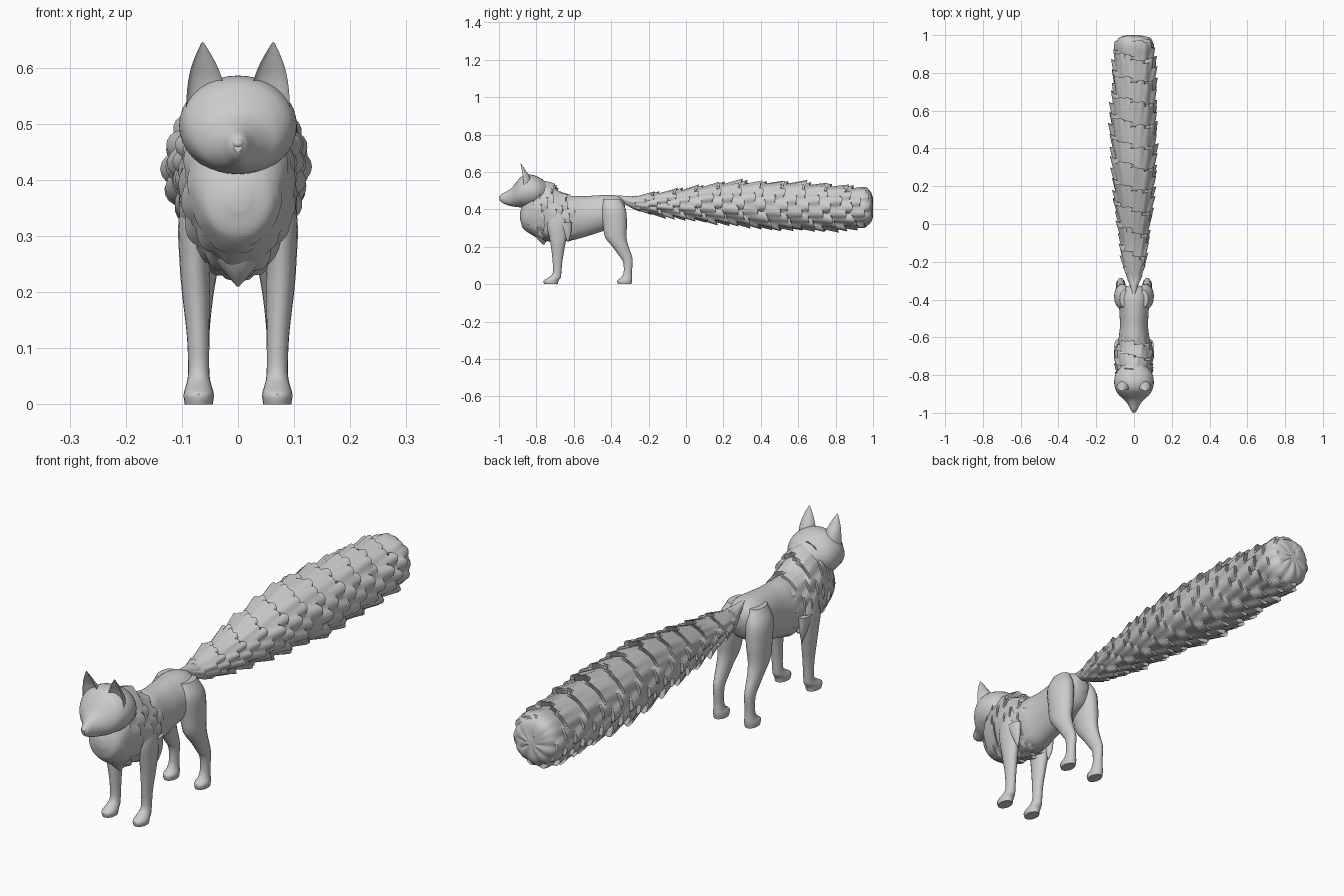
import bpy, bmesh, math
from mathutils import Vector, noise

if "Cube" in bpy.data.objects:
    bpy.data.objects.remove(bpy.data.objects["Cube"])


def spline(pts, step):
    """Smooth Hermite curve through stations (tuples of 5 numbers)."""
    P = [Vector(p) for p in pts]
    t = [0.0]
    for a, b in zip(P, P[1:]):
        t.append(t[-1] + max((b - a).length, 1e-4) ** 0.5)
    n = len(P)
    M = []
    for i in range(n):
        a, b = max(i - 1, 0), min(i + 1, n - 1)
        M.append((P[b] - P[a]) / (t[b] - t[a]))
    out = []
    for i in range(n - 1):
        h = t[i + 1] - t[i]
        k = max(3, int((P[i + 1] - P[i]).length / step))
        for j in range(k):
            s = j / k
            out.append(P[i] * (2*s**3 - 3*s*s + 1) + M[i] * (h * (s**3 - 2*s*s + s))
                       + P[i + 1] * (3*s*s - 2*s**3) + M[i + 1] * (h * (s**3 - s*s)))
    out.append(P[-1])
    return out


def lock(u, v, cols, length):
    """Height 0..1 of overlapping fur locks that rise backwards and end abruptly."""
    best = 0
    for layer in (0, 0.5):
        c = (u * cols + layer) % cols
        col = math.floor(c)
        off = noise.noise((col * 3.7 + 0.3, layer * 9 + 0.2, 0.5)) * 0.8
        q = v / length + layer + off
        row = math.floor(q)
        size = 0.8 + 0.4 * noise.noise((col * 1.3 + .4, row * 2.1 + .3, layer))
        best = max(best, (q - row) * math.sin(math.pi * (c - col)) ** 0.8 * size)
    return best


def finish(name, bm, mirror=False, angle=40):
    bmesh.ops.recalc_face_normals(bm, faces=bm.faces)
    me = bpy.data.meshes.new(name)
    bm.to_mesh(me)
    bm.free()
    ob = bpy.data.objects.new(name, me)
    bpy.context.collection.objects.link(ob)
    if mirror:
        ob.modifiers.new("mirror", 'MIRROR')
    bpy.ops.object.select_all(action='DESELECT')
    ob.select_set(True)
    bpy.context.view_layer.objects.active = ob
    bpy.ops.object.shade_smooth_by_angle(angle=math.radians(angle))
    return ob


def loft(name, pts, axis='Z', seg=20, step=0.015, fur=None, cup=False, mirror=False):
    """Elliptical rings through (x, y, z, half_x, half_other)."""
    bm = bmesh.new()
    rings = []
    for x, y, z, a, b in spline(pts, step):
        ring = []
        for i in range(seg):
            th = 2 * math.pi * i / seg
            c, s = math.cos(th), math.sin(th)
            d = lean = 0
            if fur:
                amp, cols, length = fur(y)
                h = lock(i / seg, y, cols, length)
                d, lean = amp * (h - 0.65), amp * h * 0.9
            if axis == 'Y':
                co = (x + c * (a + d), min(y + lean, 1), z + s * (b + d))
            else:
                k = -0.45 * s if cup and s < 0 else s
                co = (x + c * a, y + k * b, z)
            ring.append(bm.verts.new(co))
        rings.append(ring)
    for r, q in zip(rings, rings[1:]):
        for i in range(seg):
            j = (i + 1) % seg
            bm.faces.new((r[i], r[j], q[j], q[i]))
    bm.faces.new(rings[0])
    bm.faces.new(rings[-1])
    return finish(name, bm, mirror)


def along(rows):
    """(y, top, bottom, half width) -> stations on the centre line."""
    return [(0, y, (t + b) / 2, w, (t - b) / 2) for y, t, b, w in rows]


def ball(name, loc, size, tilt=0, mirror=False):
    bm = bmesh.new()
    bmesh.ops.create_uvsphere(bm, u_segments=16, v_segments=10, radius=1)
    for v in bm.verts:
        x, y, z = v.co.x * size[0], v.co.y * size[1], v.co.z * size[2]
        v.co = Vector((x, y, z + x * tilt)) + Vector(loc)
    return finish(name, bm, mirror)


def fade(y, a, b):
    return max(0, min(1, (y - a) / (b - a)))


# torso with shaggy mane
loft("torso", along([
    (-.887, .385, .345, .02), (-.872, .43, .30, .06), (-.83, .53, .262, .09),
    (-.78, .562, .235, .102), (-.72, .535, .225, .105), (-.67, .495, .225, .1),
    (-.62, .475, .232, .086), (-.55, .47, .25, .075), (-.47, .475, .275, .077),
    (-.40, .477, .30, .082), (-.35, .465, .33, .066), (-.325, .44, .38, .025)]),
    'Y', 64, 0.007,
    lambda y: (0.024 * fade(y, -.87, -.79) * (1 - fade(y, -.66, -.58)), 11, 0.075))

# head and muzzle
loft("head", along([
    (-.997, .468, .45, .007), (-.985, .482, .437, .017), (-.96, .495, .424, .029),
    (-.93, .516, .416, .052), (-.905, .548, .412, .08), (-.875, .578, .41, .098),
    (-.835, .586, .408, .105), (-.79, .573, .42, .095), (-.74, .54, .44, .055)]),
    'Y', 36, 0.008)
ball("nose", (0, -.989, .465), (.011, .011, .009))
ball("eye", (.035, -.914, .503), (.014, .012, .009), 0.25, True)

# cupped ears
loft("ear", [(.057, -.868, .53, .036, .045), (.058, -.872, .575, .031, .036),
             (.0605, -.878, .61, .02, .019), (.063, -.885, .645, .002, .002)],
     seg=24, cup=True, mirror=True)

# pointed fur under the chest
loft("chest_tuft", [(0, -.775, .29, .065, .05), (0, -.768, .24, .028, .026),
                    (0, -.76, .21, .002, .002)])

# fur points hanging behind the elbows
loft("elbow_tuft", [(.085, -.65, .33, .02, .04), (.085, -.635, .27, .012, .02),
                    (.08, -.63, .225, .002, .002)], mirror=True)

# legs with paws
loft("front_leg", [
    (.065, -.69, .41, .025, .04), (.075, -.69, .33, .031, .055),
    (.077, -.685, .25, .027, .046), (.075, -.685, .2, .025, .037),
    (.071, -.687, .12, .02, .026), (.07, -.69, .055, .019, .023),
    (.07, -.705, .033, .023, .035), (.07, -.722, .018, .027, .04),
    (.07, -.722, 0, .025, .036)], mirror=True)
loft("hind_leg", [
    (.05, -.395, .455, .025, .045), (.06, -.388, .40, .042, .066),
    (.064, -.38, .32, .041, .064), (.068, -.375, .25, .034, .057),
    (.07, -.35, .2, .027, .043), (.07, -.323, .15, .021, .034),
    (.07, -.311, .12, .019, .026), (.07, -.311, .065, .018, .022),
    (.07, -.317, .036, .021, .029), (.07, -.328, .02, .026, .04),
    (.07, -.328, 0, .024, .036)], mirror=True)

# long bushy tail covered in overlapping locks
loft("tail", along([
    (-.37, .475, .445, .01), (-.33, .472, .428, .02), (-.28, .472, .398, .042),
    (-.2, .49, .372, .068), (-.05, .513, .345, .09), (.2, .55, .315, .115),
    (.45, .555, .288, .128), (.7, .543, .285, .122), (.88, .527, .292, .114),
    (.95, .518, .305, .104), (.985, .495, .335, .078), (.998, .43, .395, .02)]),
    'Y', 80, 0.009,
    lambda y: (0.036 * fade(y, -.34, -.1) * (1 - .75 * fade(y, .88, .98)), 10, 0.115))
